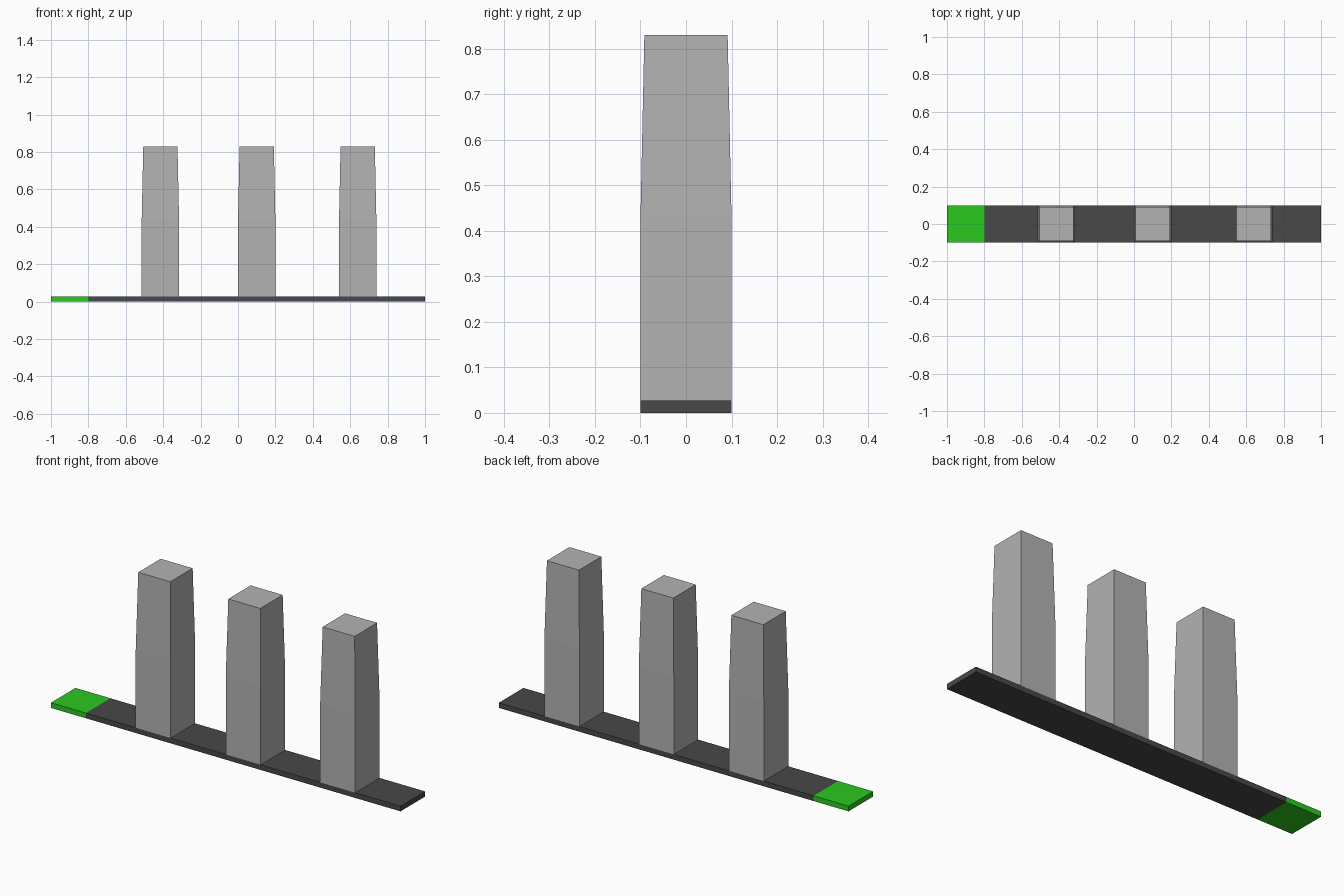
import bpy, bmesh

if "Cube" in bpy.data.objects:
    bpy.data.objects.remove(bpy.data.objects["Cube"])

BASE, KINK, TOP = 0.027, 0.43, 0.83   # slab top, start of taper, roof
RECESS = 0.015


def material(name, rgb):
    m = bpy.data.materials.new(name)
    m.diffuse_color = (*rgb, 1)
    m.use_nodes = True
    m.node_tree.nodes["Principled BSDF"].inputs["Base Color"].default_value = m.diffuse_color
    return m


glass = material("window_teal", (0.06, 0.52, 0.49))
black = material("door_black", (0.002, 0.002, 0.002))
asphalt = material("asphalt", (0.065, 0.065, 0.065))
grass = material("grass", (0.023, 0.58, 0.014))
concrete = material("concrete", (0.45, 0.45, 0.45))


def finish(name, bm, mats):
    mesh = bpy.data.meshes.new(name)
    bmesh.ops.recalc_face_normals(bm, faces=bm.faces)
    bm.to_mesh(mesh)
    bm.free()
    for m in mats:
        mesh.materials.append(m)
    ob = bpy.data.objects.new(name, mesh)
    bpy.context.collection.objects.link(ob)
    return ob


def slab(name, x0, x1, mat):
    bm = bmesh.new()
    bmesh.ops.create_cube(bm, size=1)
    for v in bm.verts:
        v.co = ((x0 + x1) / 2 + v.co.x * (x1 - x0), v.co.y * 0.2, (v.co.z + 0.5) * BASE)
    finish(name, bm, [mat])


def recess(bm, faces, offset, mat):
    """Push a group of faces inwards; walls stay concrete, the panel is coloured."""
    geom = bmesh.ops.extrude_face_region(bm, geom=faces)["geom"]
    panel = [g for g in geom if isinstance(g, bmesh.types.BMFace)]
    verts = [g for g in geom if isinstance(g, bmesh.types.BMVert)]
    bmesh.ops.translate(bm, verts=verts, vec=offset)
    for v in verts:
        for f in v.link_faces:
            f.material_index = mat if f in panel else 0


def tower(name, cx):
    bm = bmesh.new()
    rows = [(0.122, 0.211), (0.322, 0.412), (0.52, 0.612), (0.722, 0.81)]
    levels = sorted([BASE, 0.237, KINK, TOP] + [z for r in rows for z in r])
    xs = [-1, -0.88, -0.17, 0.16, 0.87, 1]
    ys = [-1, -0.5, 0.5, 1]
    # outline of one storey line, anticlockwise from the front left corner
    outline = ([(x, -1) for x in xs] + [(1, y) for y in ys[1:]]
               + [(x, 1) for x in reversed(xs[:-1])] + [(-1, y) for y in ys[2:0:-1]])
    rings = []
    for z in levels:
        half = 0.1 - 0.0085 * max(0, (z - KINK) / (TOP - KINK))
        rings.append([bm.verts.new((cx + x * half, y * half, z)) for x, y in outline])
    n = len(outline)
    windows, door = [], []
    for k in range(len(levels) - 1):
        for i in range(n):
            j = (i + 1) % n
            f = bm.faces.new((rings[k][i], rings[k][j], rings[k + 1][j], rings[k + 1][i]))
            (xa, ya), (xb, yb) = outline[i], outline[j]
            if (levels[k], levels[k + 1]) in rows and ya == yb and 0.5 < abs(xa + xb) < 1.5:
                windows.append((f, -ya))
            if xa == xb == -1 and abs(ya) == abs(yb) == 0.5 and levels[k + 1] < 0.24:
                door.append(f)
    bm.faces.new(rings[-1])
    # windows front and back, doorway on the left side
    for f, side in windows:
        recess(bm, [f], (0, side * RECESS, 0), 1)
    recess(bm, door, (RECESS, 0, 0), 2)
    # the slab serves as the doorway floor
    floor = [f for f in bm.faces if all(v.co.z < BASE + 0.001 for v in f.verts)]
    bmesh.ops.delete(bm, geom=floor, context="FACES")
    finish(name, bm, [concrete, glass, black])


slab("grass_patch", -1, -0.8, grass)
slab("road_slab", -0.8, 1, asphalt)
for label, cx in (("left", -0.415), ("middle", 0.1), ("right", 0.64)):
    tower(label + "_tower", cx)
